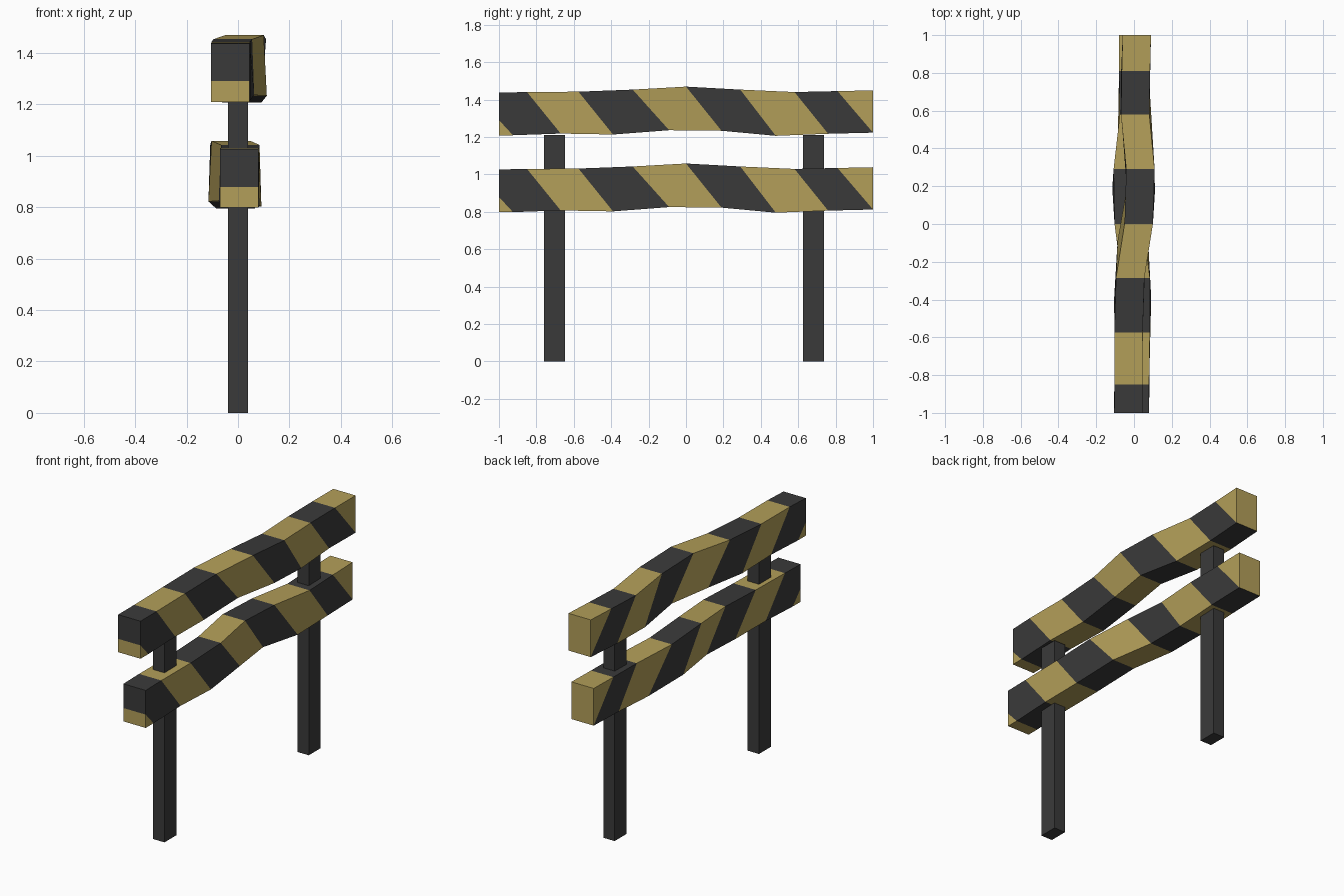
import bpy, bmesh

if "Cube" in bpy.data.objects:
    bpy.data.objects.remove(bpy.data.objects["Cube"])


def material(name, rgb):
    m = bpy.data.materials.new(name)
    m.diffuse_color = (*rgb, 1)
    m.use_nodes = True
    m.node_tree.nodes["Principled BSDF"].inputs["Base Color"].default_value = m.diffuse_color
    return m


DARK = material("dark", (0.042, 0.042, 0.042))
TAN = material("tan", (0.45, 0.345, 0.10))

# Slanted stripe sections: top y, top z, bottom y, bottom z,
# then upper rail top/bottom x and lower rail top/bottom x
SECTIONS = [
    (-1.00, 1.290, -1.000, 1.209, -.030, -.030, .005, .005),
    (-1.00, 1.290, -0.925, 1.209, -.030, -.030, .005, .005),
    (-1.00, 1.437, -0.925, 1.209, -.030, -.030, .005, .005),
    (-0.85, 1.440, -0.670, 1.218, -.027, -.027, .005, .008),
    (-0.575, 1.442, -0.390, 1.213, -.029, -.030, .009, .016),
    (-0.285, 1.453, -0.090, 1.236, -.020, -.012, .009, .000),
    (0.00, 1.469, 0.190, 1.233, .025, .037, -.028, -.040),
    (0.29, 1.453, 0.480, 1.206, .034, .015, -.033, -.010),
    (0.58, 1.440, 0.760, 1.217, .006, .005, .000, -.005),
    (0.81, 1.445, 1.000, 1.223, .010, .015, -.004, -.005),
    (1.00, 1.449, 1.000, 1.223, .015, .015, -.005, -.005),
]
# Stripe colour between sections (0 dark, 1 tan)
STRIPES = [1, 0, 0, 1, 0, 1, 0, 1, 0, 1]
HALF = 0.075


def rail(name, col, drop):
    bm = bmesh.new()
    rings = []
    for s in SECTIONS:
        yt, zt, yb, zb = s[:4]
        xt, xb = s[col], s[col + 1]
        rings.append([bm.verts.new(p) for p in (
            (xt - HALF, yt, zt - drop), (xt + HALF, yt, zt - drop),
            (xb + HALF, yb, zb - drop), (xb - HALF, yb, zb - drop))])
    for a, b, c in zip(rings, rings[1:], STRIPES):
        for i in range(4):
            j = (i + 1) % 4
            bm.faces.new((a[i], a[j], b[j], b[i])).material_index = c
    for end in (rings[0], rings[-1]):
        bm.faces.new(end).material_index = 1
    # merge the shared corners at the cut ends
    bmesh.ops.remove_doubles(bm, verts=bm.verts[:], dist=1e-4)
    bmesh.ops.recalc_face_normals(bm, faces=bm.faces[:])
    me = bpy.data.meshes.new(name)
    bm.to_mesh(me)
    bm.free()
    me.materials.append(DARK)
    me.materials.append(TAN)
    bpy.context.collection.objects.link(bpy.data.objects.new(name, me))


# Striped rails
rail("upper_rail", 4, 0.0)
rail("lower_rail", 6, 0.411)

# Posts
for name, y in (("front_post", -0.703), ("back_post", 0.682)):
    bpy.ops.mesh.primitive_cube_add(size=1, location=(0, y, 0.605))
    post = bpy.context.object
    post.name = name
    post.scale = (0.076, 0.114, 1.21)
    post.data.materials.append(DARK)
